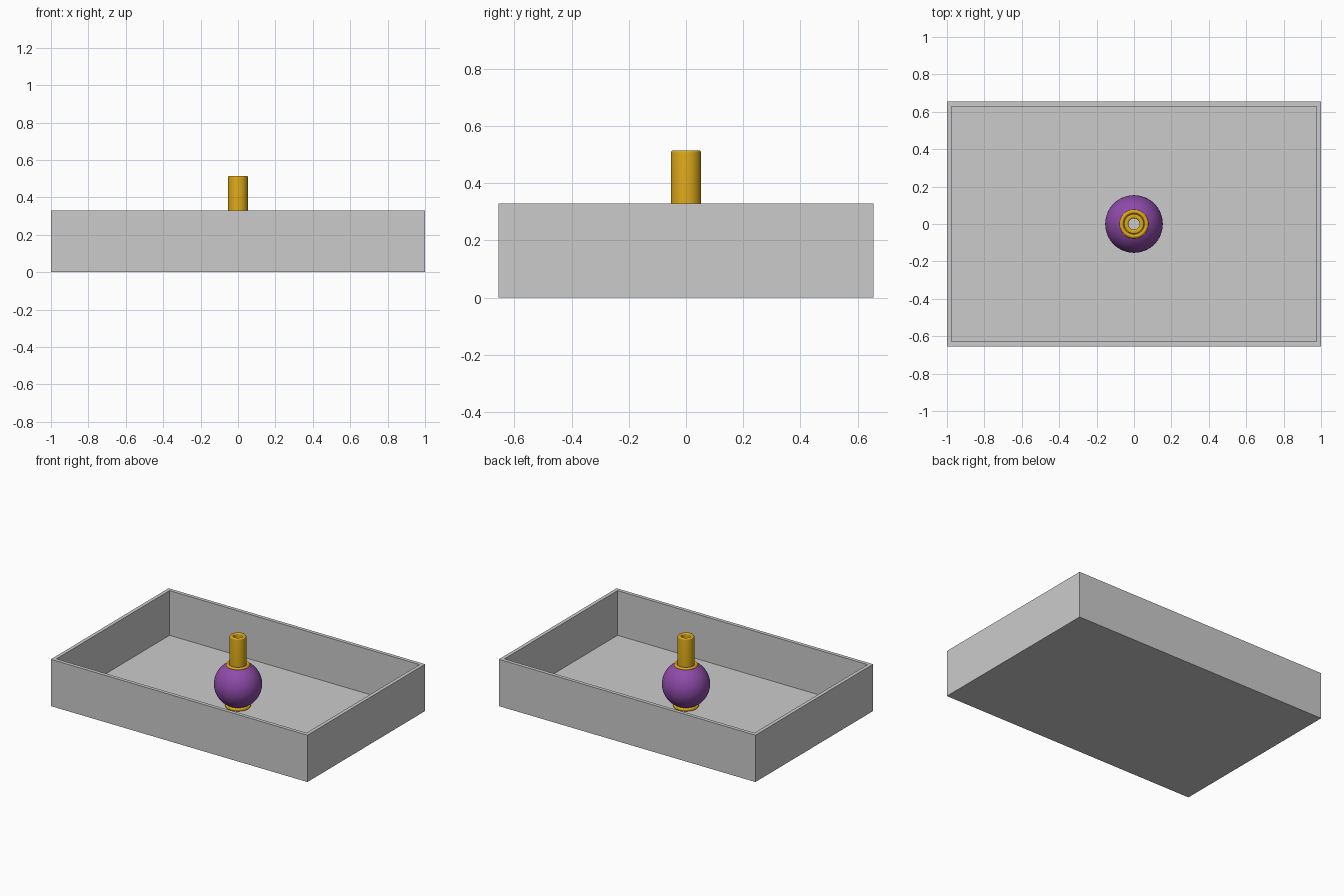
import bpy, bmesh, math

if "Cube" in bpy.data.objects:
    bpy.data.objects.remove(bpy.data.objects["Cube"])


def material(name, color):
    m = bpy.data.materials.new(name)
    m.diffuse_color = color
    m.use_nodes = True
    m.node_tree.nodes["Principled BSDF"].inputs["Base Color"].default_value = m.diffuse_color
    return m


GOLD = material("gold", (0.72, 0.40, 0.01, 1))
PURPLE = material("purple", (0.27, 0.07, 0.40, 1))
FLOOR = 0.015
CENTRE, R = 0.174, 0.154


def add_object(name, bm, mat=None):
    mesh = bpy.data.meshes.new(name)
    bmesh.ops.recalc_face_normals(bm, faces=bm.faces)
    bm.to_mesh(mesh)
    bm.free()
    ob = bpy.data.objects.new(name, mesh)
    bpy.context.collection.objects.link(ob)
    if mat:
        mesh.materials.append(mat)
    return ob


def lathe(name, profile, mat, n=64):
    """Spin a closed (radius, z) outline around the z axis."""
    bm = bmesh.new()
    rings = [[bm.verts.new((r * math.cos(2 * math.pi * k / n),
                            r * math.sin(2 * math.pi * k / n), z))
              for k in range(n)] for r, z in profile]
    for a, b in zip(rings, rings[1:] + rings[:1]):
        for k in range(n):
            j = (k + 1) % n
            bm.faces.new((a[k], a[j], b[j], b[k]))
    ob = add_object(name, bm, mat)
    bpy.context.view_layer.objects.active = ob
    ob.select_set(True)
    bpy.ops.object.shade_smooth_by_angle(angle=math.radians(40))
    ob.select_set(False)
    return ob


def arc(cr, cz, rad, a0, a1, n):
    return [(cr + rad * math.cos(math.radians(a0 + (a1 - a0) * i / n)),
             cz + rad * math.sin(math.radians(a0 + (a1 - a0) * i / n)))
            for i in range(n + 1)]


# tray: box with the top face inset and sunk to the floor
W, D, H, WALL = 2.0, 1.31, 0.33, 0.036
bm = bmesh.new()
bmesh.ops.create_cube(bm, size=1)
for v in bm.verts:
    v.co = (v.co.x * W, v.co.y * D, (v.co.z + 0.5) * H)
top = max(bm.faces, key=lambda f: f.calc_center_median().z)
bmesh.ops.inset_region(bm, faces=[top], thickness=WALL)
walls = bmesh.ops.extrude_discrete_faces(bm, faces=[top])["faces"]
for v in walls[0].verts:
    v.co.z = FLOOR
add_object("tray", bm)

# hollow ball, open at both poles
lathe("ball", arc(0, CENTRE, R, -64, 64, 32) + arc(0, CENTRE, R - 0.01, 64, -64, 32), PURPLE)

# collars around the two openings
lathe("top_collar", arc(0.066, 0.309, 0.011, 0, 345, 23), GOLD)
lathe("base_collar", arc(0.072, FLOOR + 0.011, 0.011, 0, 345, 23), GOLD)

# open tube with a rounded rim
Z = 0.515
lathe("neck_tube",
      [(0.053, 0.30)] + arc(0.045, Z - 0.008, 0.008, 0, 90, 5)
      + arc(0.038, Z - 0.008, 0.008, 90, 180, 5) + [(0.03, 0.30)], GOLD)

# flange closing the gap between tube and top collar
lathe("neck_flange", [(0.04, 0.30), (0.07, 0.30), (0.07, 0.311), (0.04, 0.311)], GOLD)
